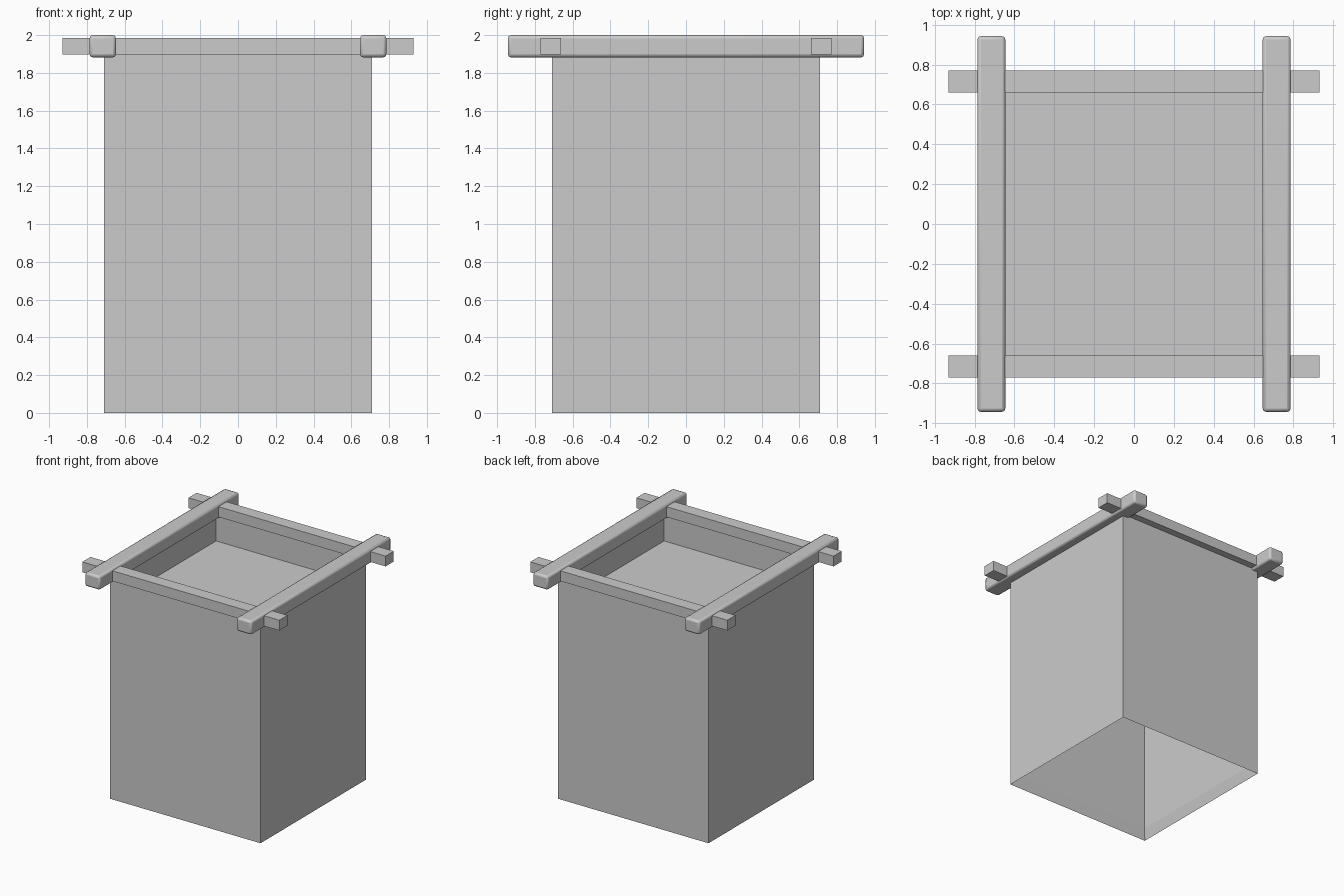
import bpy, bmesh

if "Cube" in bpy.data.objects:
    bpy.data.objects.remove(bpy.data.objects["Cube"])


def box(name, size, loc, bevel=0.0):
    bpy.ops.mesh.primitive_cube_add(size=1, location=loc)
    ob = bpy.context.object
    ob.name = name
    ob.scale = size
    bpy.ops.object.transform_apply(location=False, rotation=False, scale=True)
    if bevel:
        mod = ob.modifiers.new("rounded_edges", 'BEVEL')
        mod.width = bevel
        mod.segments = 2
        bpy.ops.object.shade_smooth_by_angle()
    return ob


def square_shell(name, profile):
    """Sweep (half width, z) pairs round a square and cap both ends."""
    bm = bmesh.new()
    rings = [[bm.verts.new((sx * r, sy * r, z))
              for sx, sy in ((-1, -1), (1, -1), (1, 1), (-1, 1))]
             for r, z in profile]
    for a, b in zip(rings, rings[1:]):
        for i in range(4):
            j = (i + 1) % 4
            bm.faces.new((a[i], a[j], b[j], b[i]))
    bm.faces.new(rings[0])
    bm.faces.new(rings[-1])
    bmesh.ops.recalc_face_normals(bm, faces=bm.faces)
    me = bpy.data.meshes.new(name)
    bm.to_mesh(me)
    bm.free()
    ob = bpy.data.objects.new(name, me)
    bpy.context.collection.objects.link(ob)
    return ob


# Thin-walled body: raised floor near the top, hollow and open underneath
square_shell("body", [(0.69, 1.67), (0.69, 1.93), (0.71, 1.93),
                      (0.71, 0.0), (0.69, 0.10), (0.69, 1.65)])

# Crossed rim: rounded beams along y, thinner square bars along x
for side, s in (("left", -1), ("right", 1)):
    box(f"{side}_beam", (0.14, 1.886, 0.118), (s * 0.716, 0, 1.941), 0.017)
for side, s in (("front", -1), ("back", 1)):
    box(f"{side}_bar", (1.86, 0.11, 0.088), (0, s * 0.716, 1.941))
